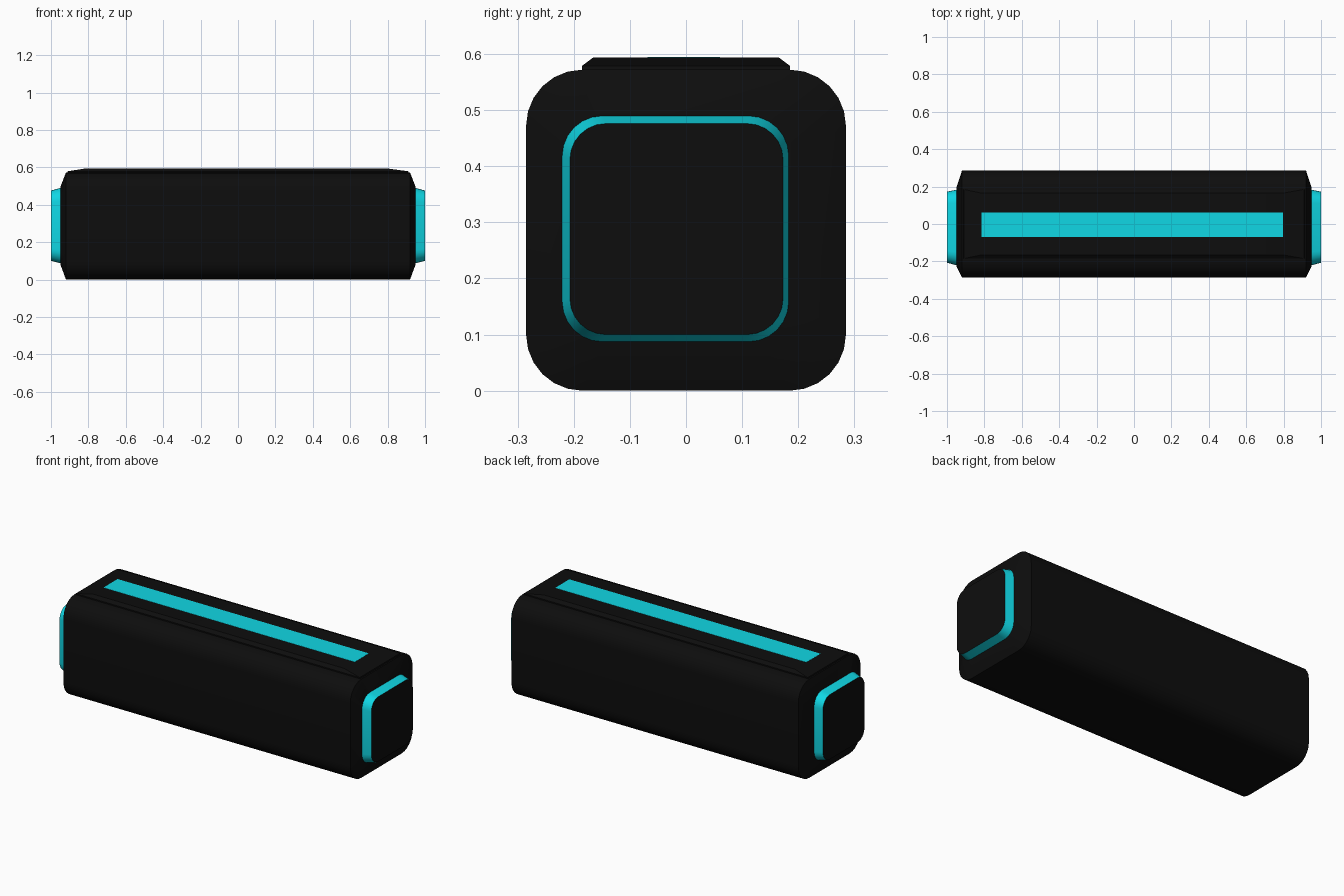
import bpy, bmesh, math

if "Cube" in bpy.data.objects:
    bpy.data.objects.remove(bpy.data.objects["Cube"])


def material(name, color):
    m = bpy.data.materials.new(name)
    m.diffuse_color = color
    m.use_nodes = True
    m.node_tree.nodes["Principled BSDF"].inputs["Base Color"].default_value = m.diffuse_color
    return m


black = material("black", (0.004, 0.004, 0.004, 1))
cyan = material("cyan", (0.005, 0.68, 0.78, 1))


def rounded_rect(y0, y1, z0, z1, r, steps=6):
    pts = []
    corners = [(y1 - r, z1 - r), (y0 + r, z1 - r), (y0 + r, z0 + r), (y1 - r, z0 + r)]
    for i, (cy, cz) in enumerate(corners):
        for k in range(steps + 1):
            a = math.pi / 2 * (i + k / steps)
            pts.append((cy + r * math.cos(a), cz + r * math.sin(a)))
    return pts


def finish(name, bm, mats):
    bmesh.ops.recalc_face_normals(bm, faces=bm.faces)
    me = bpy.data.meshes.new(name)
    bm.to_mesh(me)
    bm.free()
    ob = bpy.data.objects.new(name, me)
    bpy.context.collection.objects.link(ob)
    for m in mats:
        me.materials.append(m)
    bpy.ops.object.select_all(action='DESELECT')
    ob.select_set(True)
    bpy.context.view_layer.objects.active = ob
    bpy.ops.object.shade_smooth_by_angle(angle=math.radians(20))
    return ob


def loft(name, sections, mats, end_material=0):
    # joins cross-sections [(x, profile)] and closes both ends
    bm = bmesh.new()
    rings = [[bm.verts.new((x, y, z)) for y, z in prof] for x, prof in sections]
    n = len(rings[0])
    for a, b in zip(rings, rings[1:]):
        for i in range(n):
            j = (i + 1) % n
            bm.faces.new((a[i], a[j], b[j], b[i]))
    for ring in (rings[0], rings[-1]):
        bm.faces.new(ring).material_index = end_material
    return finish(name, bm, mats)


# Main body with chamfered ends
full = rounded_rect(-0.285, 0.285, 0, 0.572, 0.1)
small = rounded_rect(-0.225, 0.193, 0.082, 0.494, 0.075)
loft("body", [(-0.95, small), (-0.92, full), (0.92, full), (0.95, small)], [black])

# End caps: cyan rim, black face
base = rounded_rect(-0.222, 0.184, 0.086, 0.491, 0.072)
tip = rounded_rect(-0.207, 0.173, 0.1, 0.476, 0.064)
for side, s in (("left", -1), ("right", 1)):
    loft(side + "_end_cap", [(s * 0.945, base), (s * 1.0, tip)], [cyan, black], 1)

# Raised top panel with sloping edges
bm = bmesh.new()
levels = [(-0.915, 0.915, 0.185, 0.56), (-0.91, 0.91, 0.185, 0.579), (-0.815, 0.797, 0.165, 0.594)]
rings = [[bm.verts.new(p) for p in ((x0, -y, z), (x1, -y, z), (x1, y, z), (x0, y, z))]
         for x0, x1, y, z in levels]
for a, b in zip(rings, rings[1:]):
    for i in range(4):
        j = (i + 1) % 4
        bm.faces.new((a[i], a[j], b[j], b[i]))
bm.faces.new(rings[0])
bm.faces.new(rings[-1])
finish("top_panel", bm, [black])

# Light strip along the panel
bm = bmesh.new()
bmesh.ops.create_cube(bm, size=1)
for v in bm.verts:
    v.co = (-0.009 + v.co.x * 1.612, -0.004 + v.co.y * 0.13, 0.593 + v.co.z * 0.004)
finish("light_strip", bm, [cyan])
